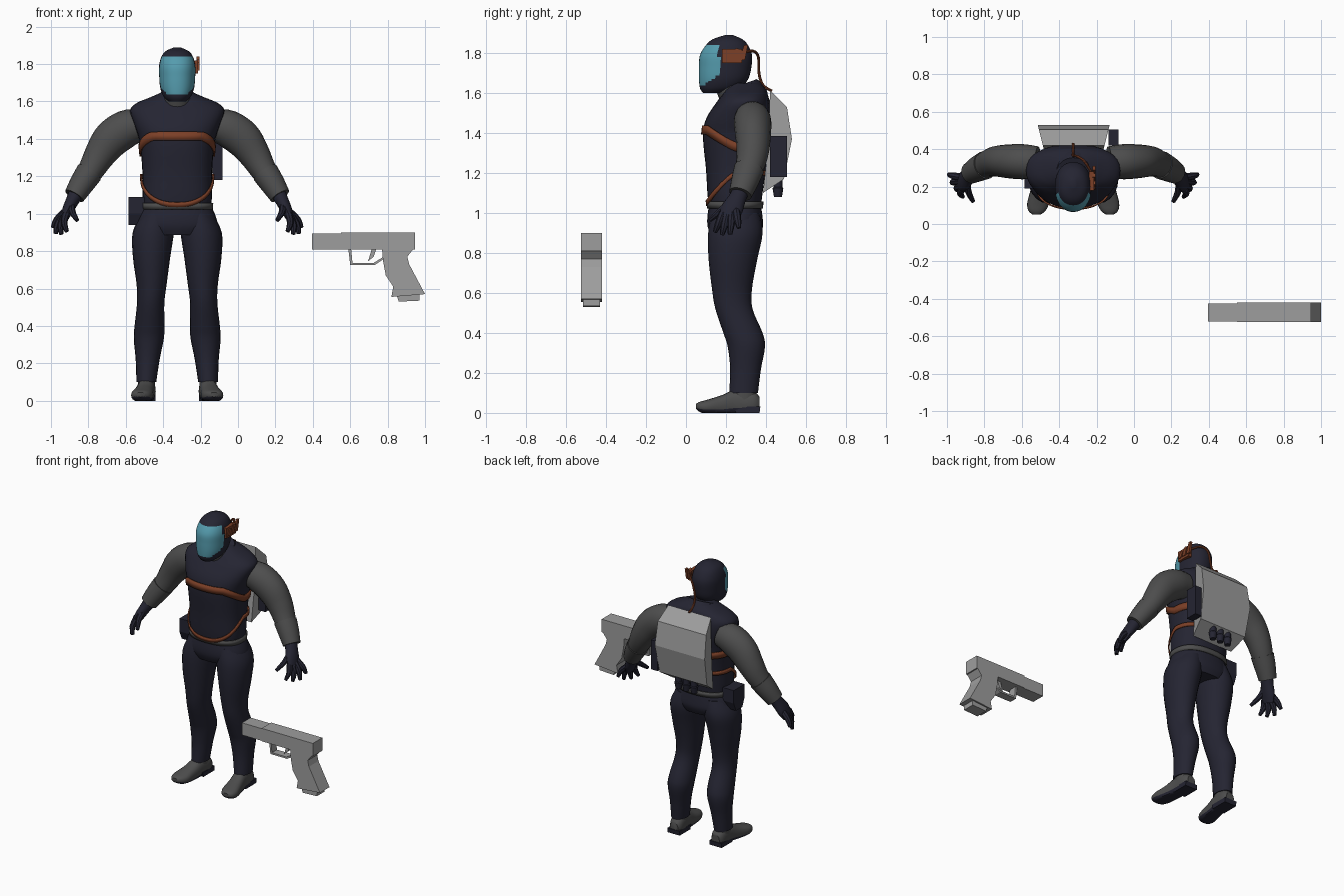
import bpy, bmesh, math
from mathutils import Vector

cube = bpy.data.objects.get("Cube")
if cube:
    bpy.data.objects.remove(cube)

MX = -0.325  # centre line of the figure
X, Y, Z = Vector((1, 0, 0)), Vector((0, 1, 0)), Vector((0, 0, 1))


def material(name, r, g, b):
    m = bpy.data.materials.new(name)
    m.use_nodes = True
    m.diffuse_color = (r, g, b, 1)
    m.node_tree.nodes["Principled BSDF"].inputs["Base Color"].default_value = (r, g, b, 1)
    return m


NAVY = material("navy cloth", 0.018, 0.018, 0.032)
GREY = material("dark grey", 0.075, 0.075, 0.075)
METAL = material("light grey", 0.34, 0.34, 0.34)
RUST = material("rust orange", 0.2, 0.05, 0.02)
TEAL = material("teal visor", 0.09, 0.33, 0.42)


def finish(name, bm, mats, smooth=True, rule=None):
    bmesh.ops.recalc_face_normals(bm, faces=bm.faces)
    if rule:
        for f in bm.faces:
            f.material_index = int(rule(f.calc_center_median()))
    me = bpy.data.meshes.new(name)
    bm.to_mesh(me)
    bm.free()
    for m in mats:
        me.materials.append(m)
    ob = bpy.data.objects.new(name, me)
    bpy.context.collection.objects.link(ob)
    if smooth:
        bpy.ops.object.select_all(action="DESELECT")
        ob.select_set(True)
        bpy.context.view_layer.objects.active = ob
        bpy.ops.object.shade_smooth_by_angle(angle=math.radians(40))
    return ob


def dense(rows, k):
    """Catmull-Rom interpolation between section rows."""
    out = []
    for i in range(len(rows) - 1):
        p = [rows[max(i - 1, 0)], rows[i], rows[i + 1], rows[min(i + 2, len(rows) - 1)]]
        for j in range(k):
            t = j / k
            out.append([0.5 * (2 * b + (c - a) * t + (2 * a - 5 * b + 4 * c - d) * t * t
                               + (3 * b - a - 3 * c + d) * t ** 3) for a, b, c, d in zip(*p)])
    return out + [list(rows[-1])]


def oval(a, n):
    c, s = math.cos(a), math.sin(a)
    return (math.copysign(abs(c) ** (2 / n), c), math.copysign(abs(s) ** (2 / n), s))


def loft(name, rows, mats, side=1, axis=None, ref=X, n=2, seg=20, k=4, floor=0, tilt=0, rule=None):
    """Skin oval sections (x, y, z, rx, ry); x is measured from the centre line."""
    rows = dense(rows, k)
    pts = [Vector(r[:3]) for r in rows]
    bm = bmesh.new()
    rings = []
    for i, r in enumerate(rows):
        t = axis or (pts[min(i + 1, len(pts) - 1)] - pts[max(i - 1, 0)]).normalized()
        u = (ref - t * ref.dot(t)).normalized()
        v = t.cross(u)
        ring = []
        for j in range(seg):
            a, b = oval(2 * math.pi * j / seg, n)
            p = pts[i] + u * a * r[3] + v * b * r[4]
            p.z = max(p.z + tilt * (p.y - r[1]), floor)
            ring.append(bm.verts.new((MX + side * p.x, p.y, p.z)))
        rings.append(ring)
    for a, b in zip(rings, rings[1:]):
        for j in range(seg):
            bm.faces.new((a[j - 1], a[j], b[j], b[j - 1]))
    bm.faces.new(rings[0])
    bm.faces.new(rings[-1])
    return finish(name, bm, mats, rule=rule)


def prism(name, outline, lo, hi, mat, along="x", inset=None):
    """Extrude an outline along x or y; inset(y) narrows the ends."""
    bm = bmesh.new()
    ends = []
    for s, d in ((1, lo), (-1, hi)):
        ends.append([bm.verts.new((d + s * (inset(p) if inset else 0), p[0], p[1]) if along == "x"
                                  else (p[0], d, p[1])) for p in outline])
    for i in range(len(outline)):
        bm.faces.new((ends[0][i - 1], ends[0][i], ends[1][i], ends[1][i - 1]))
    for e in ends:
        bm.faces.new(e)
    return finish(name, bm, [mat], smooth=False)


def box(name, a, b, mat):
    return prism(name, [(a[1], a[2]), (b[1], a[2]), (b[1], b[2]), (a[1], b[2])], a[0], b[0], mat)


# Torso vest
TORSO = [(0, .245, 1.03, .18, .13), (0, .245, 1.1, .186, .138), (0, .25, 1.22, .186, .15),
         (0, .255, 1.38, .2, .17), (0, .265, 1.47, .228, .165), (0, .285, 1.55, .252, .135),
         (0, .295, 1.59, .22, .115), (0, .3, 1.62, .15, .1), (0, .3, 1.65, .08, .07)]
loft("vest", TORSO, [NAVY], axis=Z, n=2.4, seg=32)


def ribbon(name, height, half, mat, grow=0.006):
    """Band that hugs the torso; height depends on how far forward it is."""
    rows = dense(TORSO, 6)

    def surface(a, z):
        i = max(k for k, r in enumerate(rows[:-1]) if r[2] <= z or k == 0)
        r0, r1 = rows[i], rows[i + 1]
        t = min(max((z - r0[2]) / (r1[2] - r0[2]), 0), 1)
        r = [p + (q - p) * t for p, q in zip(r0, r1)]
        c, s = oval(a, 2.4)
        return (MX + c * (r[3] + grow), r[1] + s * (r[4] + grow), z)

    bm = bmesh.new()
    pairs = []
    for j in range(64):
        a = 2 * math.pi * j / 64
        z = height(max(0, -math.sin(a)))
        pairs.append([bm.verts.new(surface(a, z + d)) for d in (-half, half)])
    for j in range(64):
        (a, b), (c, d) = pairs[j - 1], pairs[j]
        bm.faces.new((a, c, d, b))
    ob = finish(name, bm, [mat])
    mod = ob.modifiers.new("thickness", "SOLIDIFY")
    mod.thickness, mod.offset = 0.008, 0


ribbon("chest_strap", lambda f: 1.33 + .085 * min(1, f * 1.2), .023, RUST)
ribbon("waist_strap", lambda f: 1.2 - .152 * f, .013, RUST, .009)
ribbon("belt", lambda f: 1.04, .017, GREY)

# Hips, neck and collar
loft("hips", [(0, .247, .885, .17, .12), (0, .247, .93, .212, .138), (0, .245, .98, .208, .138),
              (0, .245, 1.05, .178, .128)], [NAVY], axis=Z, n=2.3, seg=28)
loft("neck", [(0, .25, 1.56, .075, .08), (0, .21, 1.67, .07, .08)], [GREY], axis=Z)
loft("collar", [(0, .285, 1.57, .15, .12), (0, .275, 1.61, .112, .105), (0, .27, 1.64, .092, .085)],
     [NAVY], axis=Z, tilt=.35)

# Helmet with a wraparound visor
loft("helmet", [(0, .14, 1.6, .045, .055), (0, .17, 1.625, .072, .1), (0, .188, 1.67, .09, .123),
                (0, .196, 1.73, .096, .131), (0, .2, 1.79, .097, .13), (0, .205, 1.84, .084, .105),
                (0, .208, 1.87, .06, .073), (0, .215, 1.89, .015, .02)], [NAVY, TEAL], axis=Z, n=2.2,
     seg=40, k=6, rule=lambda c: 1.64 < c.z < 1.84 and c.y < min(.165, .165 + 1.5 * (c.z - 1.69)))

# Ear unit and its cable
box("ear_unit", (-.24, .18, 1.75), (-.213, .28, 1.82), RUST)
for i in range(3):
    y = .2 + .04 * i
    prism("ear_fin", [(y - .015, 1.765), (y + .015, 1.765), (y + .03, 1.8 + .02 * i), (y + .01, 1.81 + .015 * i)],
          -.222, -.207, RUST)
loft("cable", [(.1, .27, 1.8, .007, .007), (.06, .335, 1.81, .007, .007), (.02, .362, 1.78, .007, .007),
               (0, .365, 1.7, .007, .007), (0, .385, 1.64, .007, .007), (0, .43, 1.61, .007, .007)],
     [RUST], seg=8)

for side, label in ((1, "left"), (-1, "right")):
    # Arms
    loft(label + "_sleeve", [(.19, .33, 1.475, .085, .085), (.27, .333, 1.455, .094, .1),
                             (.35, .335, 1.4, .09, .1), (.41, .335, 1.32, .082, .085),
                             (.46, .32, 1.235, .072, .07), (.545, .275, 1.1, .052, .05)],
         [GREY], side, ref=Y)
    loft(label + "_cuff", [(.47, .315, 1.22, .076, .072), (.51, .295, 1.16, .069, .066),
                           (.55, .272, 1.095, .058, .056)], [GREY], side, ref=Y)
    # Gloves
    loft(label + "_palm", [(.535, .278, 1.12, .042, .042), (.56, .255, 1.07, .045, .036),
                           (.585, .23, 1.02, .055, .03), (.605, .21, .97, .045, .02)],
         [NAVY], side, ref=Y, seg=14)
    fingers = [((.6, .25, 1.01), (.665, .265, .925)), ((.605, .23, .995), (.65, .22, .893)),
               ((.6, .205, .99), (.62, .18, .89)), ((.595, .185, 1.0), (.59, .145, .905)),
               ((.565, .235, 1.06), (.535, .12, .965))]
    for i, (base, tip) in enumerate(fingers):
        mid = [(p + q) / 2 for p, q in zip(base, tip)]
        mid[0] += .012
        loft(label + "_finger_%d" % (i + 1), [(*base, .02, .02), (*mid, .019, .018), (*tip, .011, .011)],
             [NAVY], side, ref=Y, seg=8, k=3)
    # Legs
    loft(label + "_leg", [(.105, .247, 1.0, .085, .12), (.128, .247, .9, .11, .136),
                          (.137, .235, .77, .1, .122), (.137, .23, .62, .08, .1),
                          (.142, .24, .52, .073, .093), (.148, .285, .4, .08, .098),
                          (.152, .302, .33, .08, .093), (.158, .298, .22, .064, .077),
                          (.165, .288, .1, .053, .072)], [NAVY], side, axis=Z)
    # Boots
    loft(label + "_boot_shaft", [(.163, .29, .04, .045, .065), (.165, .288, .125, .047, .064)],
         [GREY], side, axis=Z)
    loft(label + "_boot", [(.16, .368, .045, .03, .035), (.161, .335, .05, .046, .06),
                           (.166, .25, .05, .047, .068), (.177, .18, .037, .052, .052),
                           (.188, .11, .03, .058, .037), (.194, .07, .03, .045, .026),
                           (.196, .05, .033, .02, .012)], [GREY, NAVY], side, axis=-Y, n=2.4,
         rule=lambda c: c.z < .022)
    prism(label + "_heel", [(.25, 0), (.368, 0), (.372, .032), (.24, .032)],
          MX + side * .162 - .046, MX + side * .162 + .046, NAVY)

# Hip holster
prism("holster", [(.19, 1.09), (.31, 1.09), (.31, 1.0), (.285, .94), (.215, .94), (.19, 1.0)],
      -.585, -.5, NAVY)

# Backpack shell, side pouch and exhaust tubes
prism("backpack", [(.42, 1.615), (.505, 1.53), (.53, 1.37), (.49, 1.17), (.385, 1.1), (.415, 1.38)],
      -.515, -.13, METAL, inset=lambda p: (.53 - p[0]) * .25)
box("side_pouch", (-.135, .42, 1.18), (-.083, .505, 1.385), NAVY)
for i in range(3):
    x = .06 * (i - 1)
    loft("exhaust_tube", [(x, .46, 1.22, .022, .022), (x, .46, 1.13, .022, .022),
                          (x, .46, 1.125, .027, .027), (x, .46, 1.08, .02, .02)], [NAVY], axis=Z, seg=12, k=1)

# Pistol: slide, frame, guard, trigger, magazine
box("slide", (.55, -.525, .81), (.945, -.42, .9), METAL)
box("muzzle", (.395, -.52, .81), (.55, -.425, .895), METAL)
prism("grip", [(.77, .815), (.94, .815), (.905, .77), (.915, .73), (1, .57), (.82, .555),
               (.83, .61), (.79, .67), (.775, .75)], -.525, -.42, METAL, "y")
prism("trigger_guard", [(.59, .812), (.6, .725), (.73, .725), (.775, .755), (.775, .768), (.725, .737),
                        (.612, .737), (.605, .812)], -.5, -.445, METAL, "y")
prism("trigger", [(.715, .812), (.74, .812), (.725, .77), (.695, .745), (.7, .76)], -.485, -.46, METAL, "y")
prism("magazine_base", [(.85, .56), (.97, .57), (.97, .535), (.86, .53)], -.515, -.43, METAL, "y")
